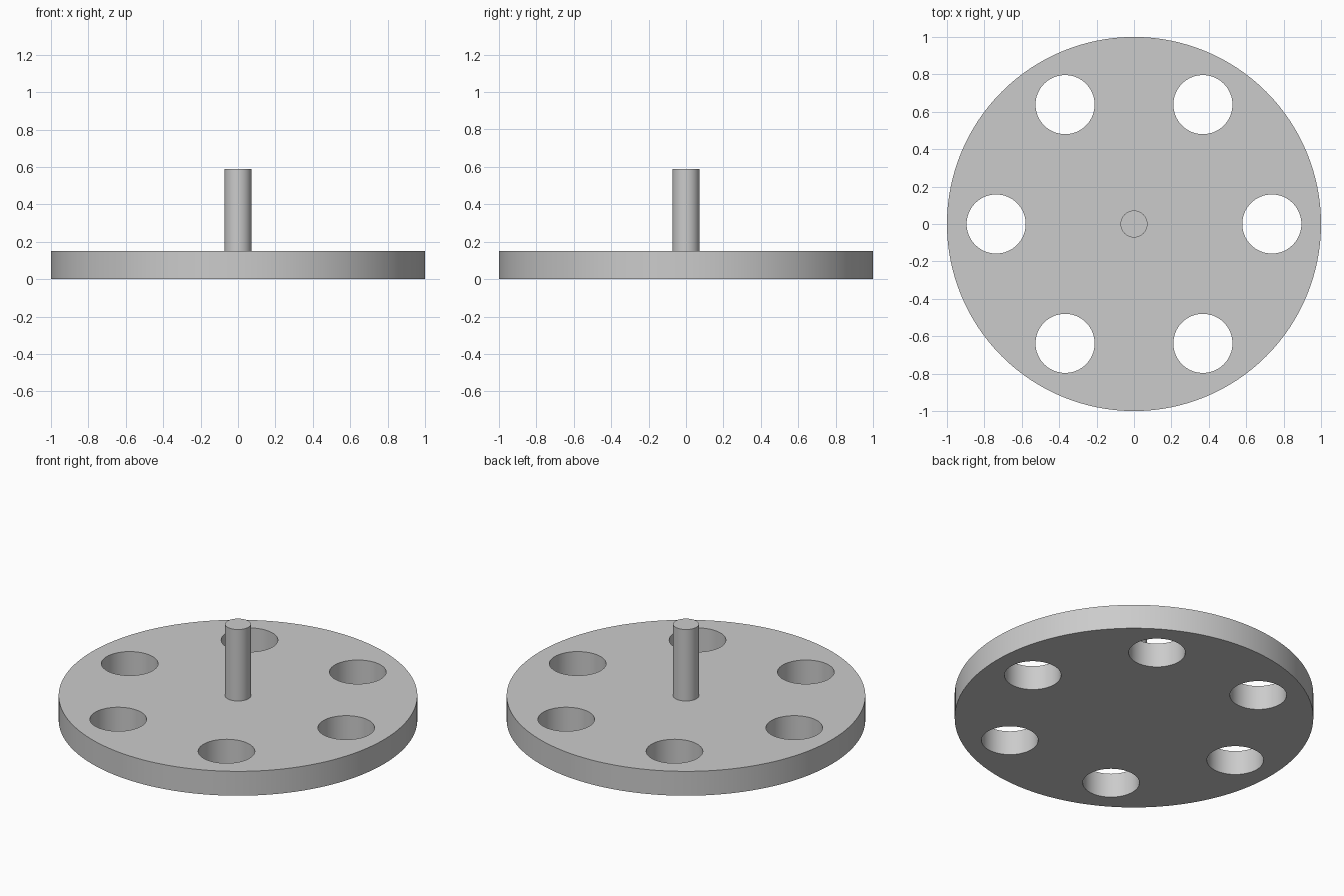
import bpy
import math

if "Cube" in bpy.data.objects:
    bpy.data.objects.remove(bpy.data.objects["Cube"])

grey = bpy.data.materials.new("light grey")
grey.diffuse_color = (0.6, 0.6, 0.6, 1)
grey.use_nodes = True
grey.node_tree.nodes["Principled BSDF"].inputs["Base Color"].default_value = grey.diffuse_color


def cylinder(name, radius, z0, z1, x=0, y=0, sides=64):
    bpy.ops.mesh.primitive_cylinder_add(vertices=sides, radius=radius, depth=z1 - z0,
                                        location=(x, y, (z0 + z1) / 2))
    obj = bpy.context.object
    obj.name = name
    obj.data.materials.append(grey)
    return obj


def smooth(obj):
    bpy.ops.object.select_all(action='DESELECT')
    obj.select_set(True)
    bpy.context.view_layer.objects.active = obj
    bpy.ops.object.shade_smooth_by_angle(angle=math.radians(30))


# Round base plate
plate = cylinder("base_plate", 1.0, 0, 0.15, sides=128)

# Ring of six through holes
for i in range(6):
    a = i * math.pi / 3
    cutter = cylinder("hole_cutter", 0.158, -0.1, 0.25,
                      0.737 * math.cos(a), 0.737 * math.sin(a))
    cutter.hide_render = True
    bpy.context.view_layer.objects.active = plate
    mod = plate.modifiers.new("hole", 'BOOLEAN')
    mod.operation = 'DIFFERENCE'
    mod.solver = 'EXACT'
    mod.object = cutter
    bpy.ops.object.modifier_apply(modifier=mod.name)
    bpy.data.objects.remove(cutter)
smooth(plate)

# Central pin
pin = cylinder("centre_pin", 0.072, 0.14, 0.59)
smooth(pin)
